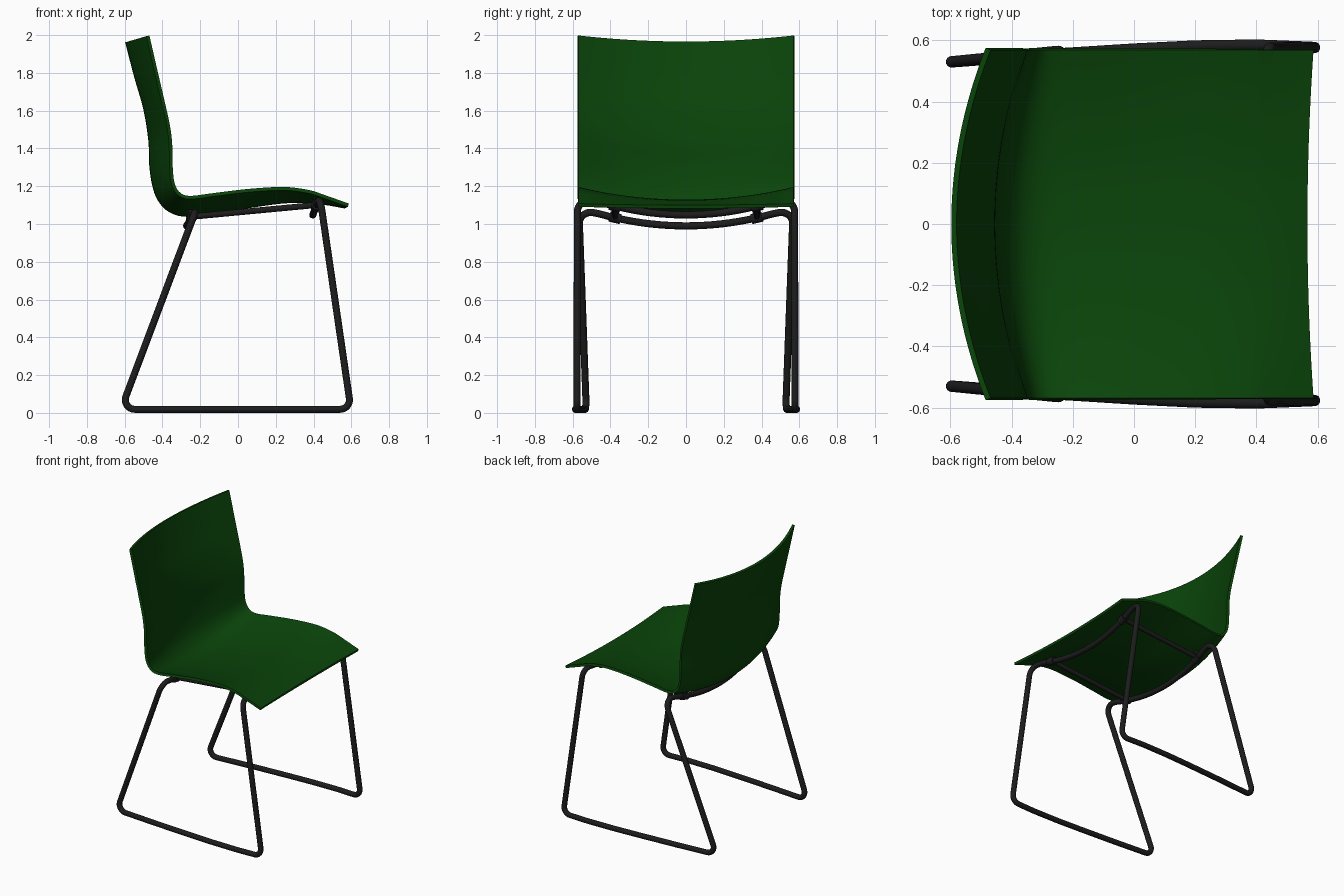
import bpy, math
from mathutils import Vector

if "Cube" in bpy.data.objects:
    bpy.data.objects.remove(bpy.data.objects["Cube"])


def material(name, rgb):
    m = bpy.data.materials.new(name)
    m.diffuse_color = (*rgb, 1)
    m.use_nodes = True
    m.node_tree.nodes["Principled BSDF"].inputs["Base Color"].default_value = m.diffuse_color
    return m


GREEN = material("green_plastic", (0.003, 0.058, 0.003))
BLACK = material("black_metal", (0.012, 0.012, 0.012))


def spline(pts, steps):
    """Catmull-Rom curve through the points."""
    pts = [Vector(p) for p in pts]
    p = [2 * pts[0] - pts[1]] + pts + [2 * pts[-1] - pts[-2]]
    out = []
    for i in range(1, len(p) - 2):
        a, b, c, d = p[i - 1:i + 3]
        for s in range(steps):
            t = s / steps
            out.append(0.5 * (2 * b + (c - a) * t + (2 * a - 5 * b + 4 * c - d) * t * t
                              + (3 * b - a - 3 * c + d) * t ** 3))
    return out + [pts[-1]]


def fillet(pts, steps=8):
    """Round the corners of a path of (point, radius) pairs."""
    out = []
    for i, (p, r) in enumerate(pts):
        p = Vector(p)
        if r == 0:
            out.append(p)
            continue
        u = (Vector(pts[i - 1][0]) - p).normalized()
        v = (Vector(pts[i + 1][0]) - p).normalized()
        h = u.angle(v) / 2
        d = r / math.tan(h)
        centre = p + (u + v).normalized() * (r / math.sin(h))
        a = (p + u * d - centre).normalized()
        b = (p + v * d - centre).normalized()
        for s in range(steps + 1):
            out.append(centre + a.slerp(b, s / steps) * r)
    return out


def tube(name, pts, radius, closed=False):
    cu = bpy.data.curves.new(name, 'CURVE')
    cu.dimensions = '3D'
    cu.bevel_depth = radius
    cu.bevel_resolution = 4
    cu.use_fill_caps = True
    sp = cu.splines.new('POLY')
    sp.points.add(len(pts) - 1)
    for q, p in zip(sp.points, pts):
        q.co = (*p, 1)
    sp.use_cyclic_u = closed
    sp.use_smooth = True
    ob = bpy.data.objects.new(name, cu)
    bpy.context.collection.objects.link(ob)
    cu.materials.append(BLACK)
    bpy.ops.object.select_all(action='DESELECT')
    ob.select_set(True)
    bpy.context.view_layer.objects.active = ob
    bpy.ops.object.convert(target='MESH')
    bpy.ops.object.shade_smooth_by_angle(angle=math.radians(50))
    return ob


# Shell: blend from centre profile to side profile (x, z), front lip to back top
side = [(.587, 1.108), (.454, 1.155), (.375, 1.18), (.243, 1.196), (.058, 1.186),
        (-.127, 1.164), (-.25, 1.149), (-.305, 1.165), (-.336, 1.217), (-.346, 1.31),
        (-.348, 1.418), (-.36, 1.52), (-.39, 1.656), (-.427, 1.815), (-.469, 1.998)]
centre = [(.567, 1.1), (.46, 1.119), (.375, 1.127), (.243, 1.127), (.058, 1.102),
          (-.12, 1.07), (-.27, 1.056), (-.355, 1.078), (-.41, 1.135), (-.437, 1.21),
          (-.452, 1.312), (-.457, 1.444), (-.484, 1.612), (-.533, 1.785), (-.58, 1.966)]
S, C = spline(side, 5), spline(centre, 5)
N, HALF = 32, 0.569
verts, faces = [], []
for s, c in zip(S, C):
    for j in range(N + 1):
        t = 2 * j / N - 1
        p = c.lerp(s, t * t)
        verts.append((p.x, t * HALF, p.y))
for i in range(len(S) - 1):
    for j in range(N):
        a = i * (N + 1) + j
        faces.append((a, a + 1, a + N + 2, a + N + 1))
me = bpy.data.meshes.new("seat_shell")
me.from_pydata(verts, [], faces)
me.materials.append(GREEN)
shell = bpy.data.objects.new("seat_shell", me)
bpy.context.collection.objects.link(shell)
mod = shell.modifiers.new("thickness", 'SOLIDIFY')
mod.thickness = 0.018
mod.offset = -1
bpy.context.view_layer.objects.active = shell
shell.select_set(True)
bpy.ops.object.modifier_apply(modifier=mod.name)
bpy.ops.object.shade_smooth_by_angle(angle=math.radians(40))

# Sled frame: one closed tube, half path mirrored across y
R = 0.019


def front_bar(y):
    k = (y / 0.46) ** 2
    return (.396 + .026 * k, y, 1.048 + .07 * k)


def rear_bar(y):
    k = (y / 0.46) ** 2
    return (-.272 + .04 * k, y, .99 + .064 * k)


ys = [0.46 * i / 10 for i in range(11)]
half = [(front_bar(y), 0) for y in ys]
half += [((.436, .575, 1.128), .06), ((.598, .577, R), .05),
         ((.4, .585, R), 0), ((.2, .582, R), 0), ((0, .572, R), 0), ((-.3, .553, R), 0),
         ((-.619, .528, R), .05), ((-.222, .567, 1.075), .06)]
half += [(rear_bar(y), 0) for y in reversed(ys)]
path = fillet(half)
path += [Vector((p.x, -p.y, p.z)) for p in reversed(path[1:-1])]
tube("sled_frame", path, R, closed=True)

# Rails under the seat and the clips holding them to the cross bars
for sgn, label in ((1, "left"), (-1, "right")):
    y = 0.375
    f, r = Vector(front_bar(y)), Vector(rear_bar(y))
    f.y *= sgn
    r.y *= sgn
    up = Vector((0, 0, 0.006))
    tube(f"{label}_seat_rail", [r + up, f + up], 0.016)
    for bar, end in ((front_bar, "front"), (rear_bar, "rear")):
        pts = []
        for k in range(5):
            p = Vector(bar(y - .028 + .014 * k))
            p.y *= sgn
            pts.append(p)
        tube(f"{label}_{end}_clip", pts, 0.027)
        mid = pts[2]
        tube(f"{label}_{end}_mount", [mid, mid + Vector((0, 0, 0.045))], 0.02)
